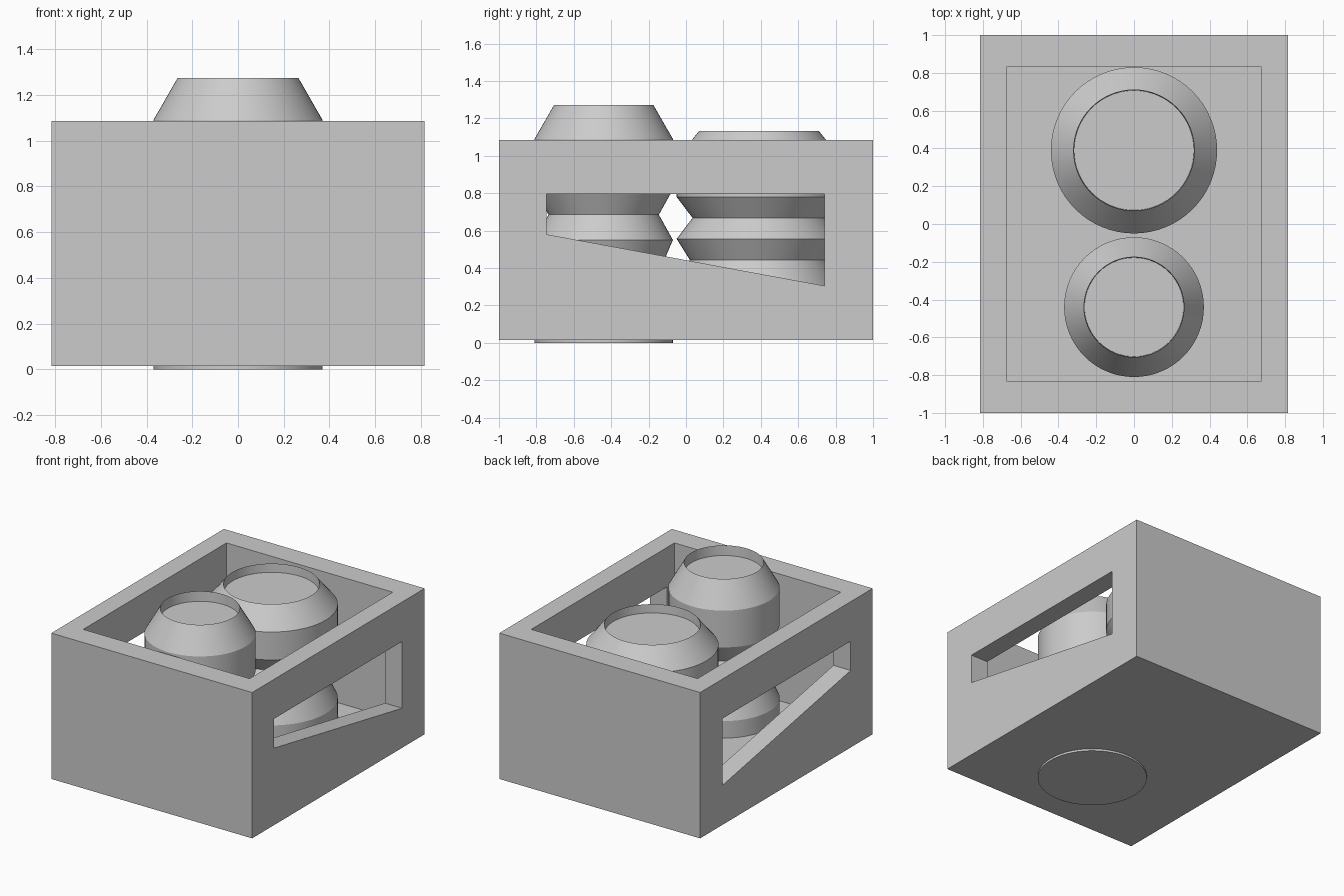
import bpy, bmesh, math

if "Cube" in bpy.data.objects:
    bpy.data.objects.remove(bpy.data.objects["Cube"])


def mesh_object(name, bm):
    bmesh.ops.recalc_face_normals(bm, faces=bm.faces[:])
    me = bpy.data.meshes.new(name)
    bm.to_mesh(me)
    bm.free()
    ob = bpy.data.objects.new(name, me)
    bpy.context.collection.objects.link(ob)
    return ob


def box(name, x, y, z0, z1):
    bm = bmesh.new()
    bmesh.ops.create_cube(bm, size=2)
    for v in bm.verts:
        v.co = (v.co.x * x, v.co.y * y, z1 if v.co.z > 0 else z0)
    return mesh_object(name, bm)


def cut(target, cutter):
    m = target.modifiers.new(cutter.name, 'BOOLEAN')
    m.operation = 'DIFFERENCE'
    m.solver = 'EXACT'
    m.object = cutter
    cutter.hide_render = True
    cutter.display_type = 'WIRE'


def lathe(name, y, profile, n=64):
    bm = bmesh.new()
    rings = [[bm.verts.new((r * math.cos(2 * math.pi * i / n),
                            y + r * math.sin(2 * math.pi * i / n), z))
              for i in range(n)] for r, z in profile]
    for a, b in zip(rings, rings[1:]):
        for i in range(n):
            j = (i + 1) % n
            bm.faces.new((a[i], a[j], b[j], b[i]))
    bm.faces.new(rings[0][::-1])
    bm.faces.new(rings[-1])
    ob = mesh_object(name, bm)
    bpy.ops.object.select_all(action='DESELECT')
    ob.select_set(True)
    bpy.context.view_layer.objects.active = ob
    bpy.ops.object.shade_smooth_by_angle(angle=math.radians(20))
    return ob


# Open tray with a cavity and a slanted window through both long sides
tray = box("tray", 0.815, 1.0, 0.015, 1.085)
cut(tray, box("cavity_cutter", 0.675, 0.83, 0.155, 1.4))

bm = bmesh.new()
outline = [(-0.745, 0.58), (0.74, 0.305), (0.74, 0.795), (-0.745, 0.795)]
face = bm.faces.new([bm.verts.new((-1.2, y, z)) for y, z in outline])
ext = bmesh.ops.extrude_face_region(bm, geom=[face])
bmesh.ops.translate(bm, vec=(2.4, 0, 0),
                    verts=[g for g in ext["geom"] if isinstance(g, bmesh.types.BMVert)])
cut(tray, mesh_object("window_cutter", bm))

# Stacked pots with pinched waists and a recessed lid
lathe("front_pot", -0.44, [
    (0.37, 0.0), (0.37, 0.28), (0.31, 0.41), (0.37, 0.55), (0.295, 0.685),
    (0.37, 0.82), (0.37, 1.09), (0.265, 1.273), (0.262, 1.20)])
lathe("back_pot", 0.39, [
    (0.44, 0.05), (0.44, 0.30), (0.37, 0.444), (0.44, 0.556), (0.355, 0.668),
    (0.44, 0.78), (0.44, 0.985), (0.32, 1.133), (0.317, 1.07)])
